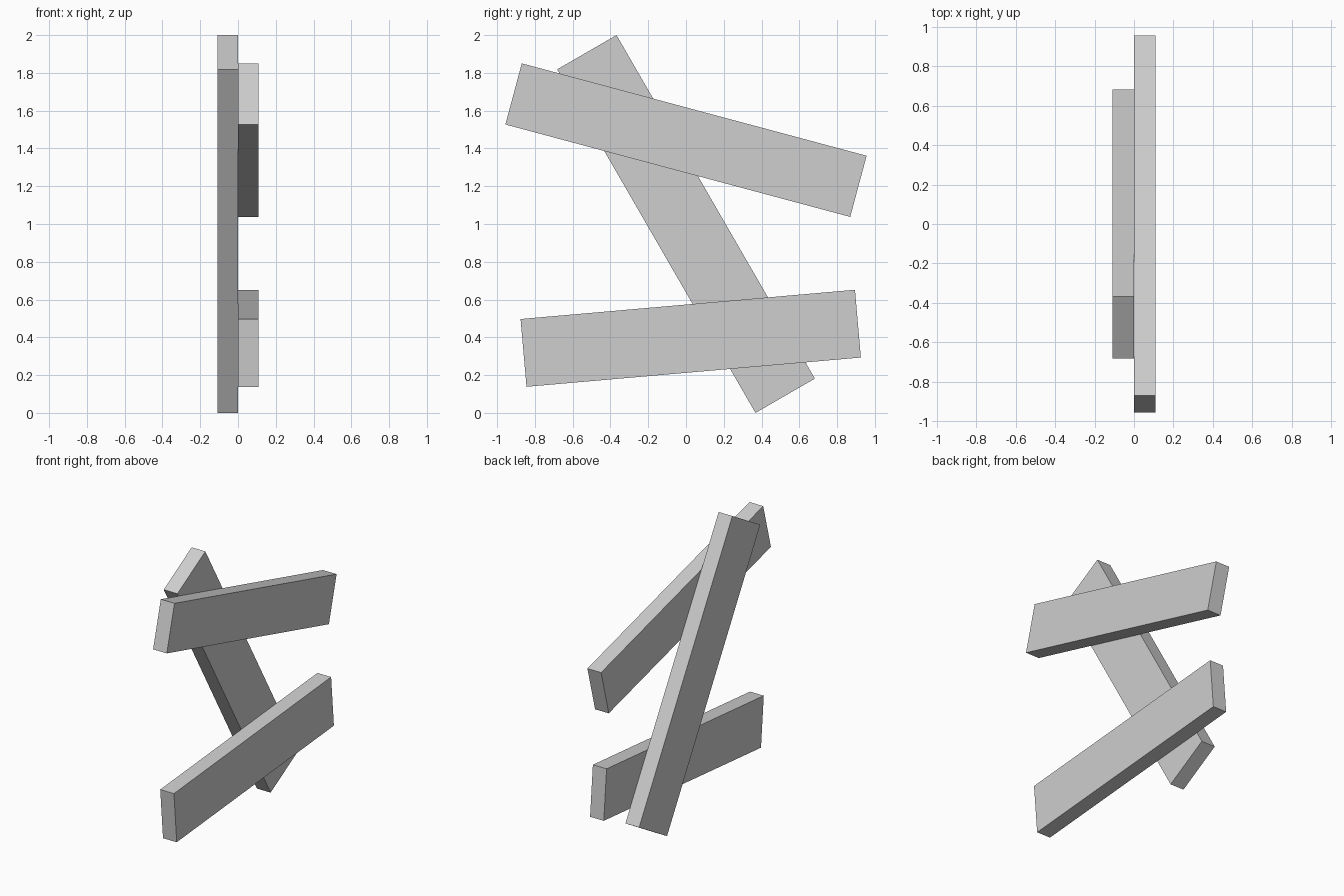
import bpy
import math

cube = bpy.data.objects.get("Cube")
if cube:
    bpy.data.objects.remove(cube, do_unlink=True)

# One plain grey for all boards
grey = bpy.data.materials.new("light_grey")
grey.use_nodes = True
colour = (0.62, 0.62, 0.62, 1)
grey.diffuse_color = colour
grey.node_tree.nodes["Principled BSDF"].inputs["Base Color"].default_value = colour

THICKNESS = 0.108


def board(name, side, y, z, length, width, degrees):
    """Flat board lying in the y-z plane, on the +x or -x side of centre."""
    bpy.ops.mesh.primitive_cube_add(size=1, location=(side * THICKNESS / 2, y, z))
    ob = bpy.context.object
    ob.name = name
    ob.scale = (THICKNESS, length, width)
    ob.rotation_euler.x = math.radians(degrees)
    ob.data.materials.append(grey)
    return ob


# Slanted brace behind, two cross boards laid against it
board("diagonal_brace", -1, 0, 1.0, 2.1, 0.363, -60)
board("upper_board", 1, 0, 1.444, 1.89, 0.335, -15)
board("lower_board", 1, 0.025, 0.395, 1.777, 0.36, 5)
